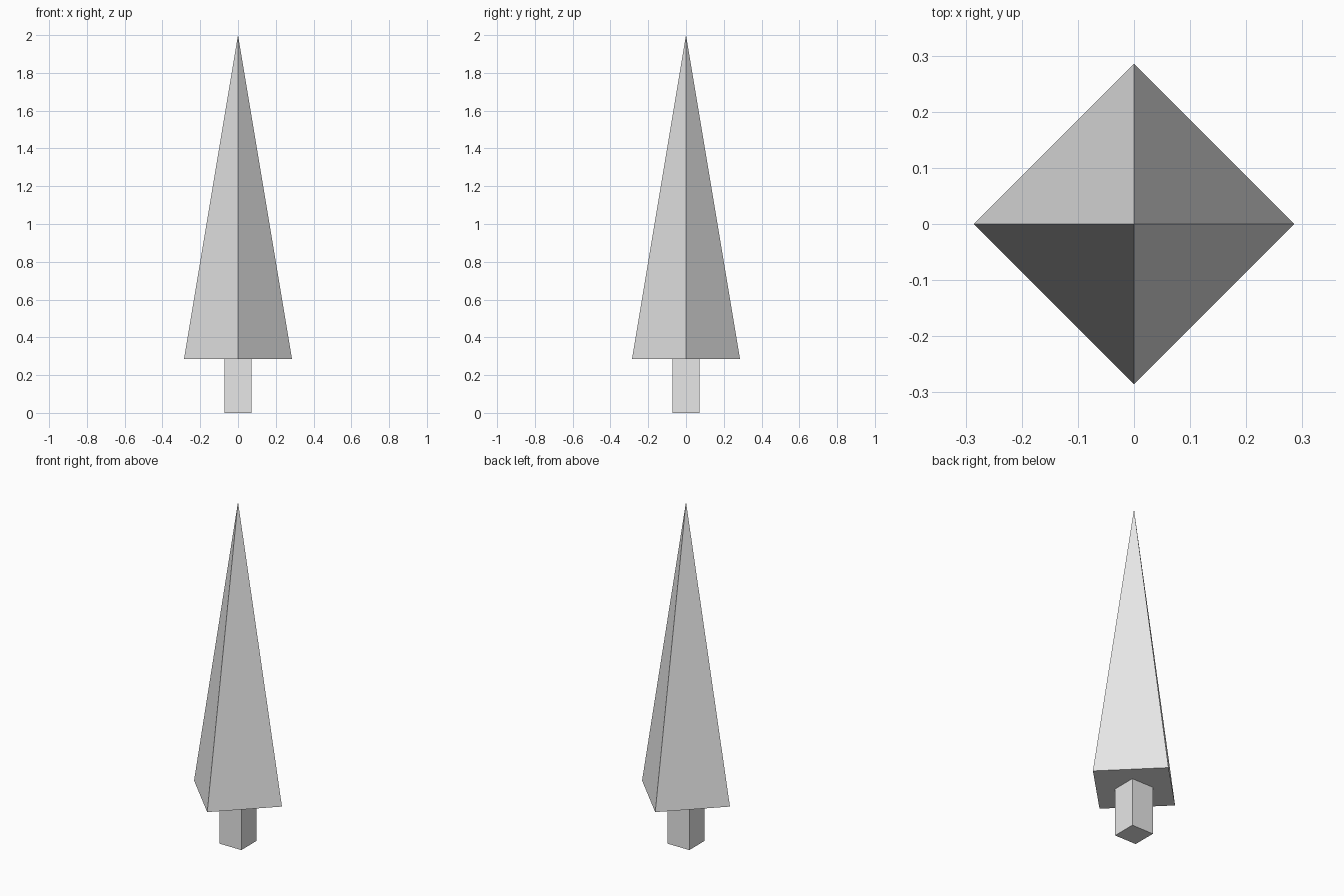
import bpy

cube = bpy.data.objects.get("Cube")
if cube:
    bpy.data.objects.remove(cube, do_unlink=True)

UNIT = 2 / 7  # trunk height, also the canopy radius

# Plain grey shared by the whole tree
grey = bpy.data.materials.new("light grey")
grey.use_nodes = True
colour = (0.8, 0.8, 0.8, 1)
grey.diffuse_color = colour
grey.node_tree.nodes["Principled BSDF"].inputs["Base Color"].default_value = colour


def finish(name):
    obj = bpy.context.object
    obj.name = obj.data.name = name
    obj.data.materials.append(grey)
    bpy.ops.object.transform_apply(location=False, rotation=True, scale=True)
    bpy.ops.object.shade_flat()


# Square trunk
bpy.ops.mesh.primitive_cube_add(size=1, location=(0, 0, UNIT / 2))
bpy.context.object.scale = (UNIT / 2, UNIT / 2, UNIT)
finish("trunk")

# Four-sided canopy with its corners on the axes
bpy.ops.mesh.primitive_cone_add(vertices=4, radius1=UNIT, radius2=0, depth=6 * UNIT,
                                location=(0, 0, 4 * UNIT))
finish("canopy")
